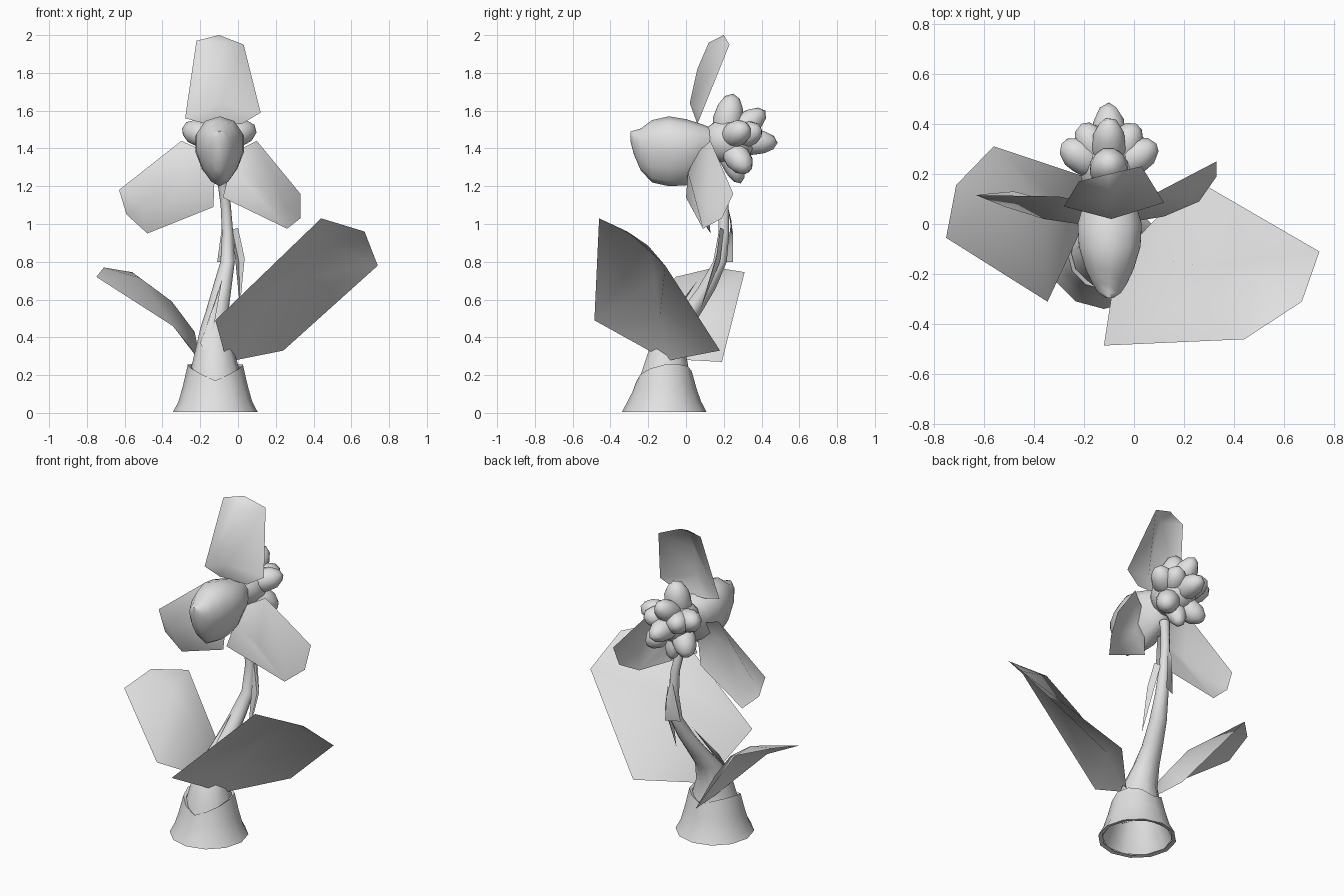
import bpy, bmesh, math
from mathutils import Vector

cube = bpy.data.objects.get("Cube")
if cube:
    bpy.data.objects.remove(cube, do_unlink=True)

# Single plain clay colour
clay = bpy.data.materials.new("light grey clay")
clay.use_nodes = True
clay.diffuse_color = (0.75, 0.75, 0.75, 1)
clay.node_tree.nodes["Principled BSDF"].inputs["Base Color"].default_value = clay.diffuse_color


def finish(name, bm, sharp_angle=60):
    """Turn a bmesh into a smooth shaded object."""
    mesh = bpy.data.meshes.new(name)
    bmesh.ops.recalc_face_normals(bm, faces=bm.faces[:])
    bm.to_mesh(mesh)
    bm.free()
    mesh.materials.append(clay)
    obj = bpy.data.objects.new(name, mesh)
    bpy.context.collection.objects.link(obj)
    bpy.ops.object.select_all(action="DESELECT")
    obj.select_set(True)
    bpy.context.view_layer.objects.active = obj
    bpy.ops.object.shade_smooth_by_angle(angle=math.radians(sharp_angle))
    return obj


def leaf(name, outline, ribs):
    """Thin arched sheet: each outline point is joined to the nearest point of the midrib."""
    bm = bmesh.new()
    edge = [bm.verts.new(point) for point in outline]
    rib = [bm.verts.new(point) for point in ribs]

    def nearest(vert):
        return min(range(len(rib)), key=lambda i: (rib[i].co - vert.co).length)

    for first, second in zip(edge, edge[1:] + edge[:1]):
        here, end = nearest(first), nearest(second)
        bm.faces.new((first, second, rib[end]))
        while here != end:
            ahead = here + (1 if end > here else -1)
            bm.faces.new((first, rib[ahead], rib[here]))
            here = ahead
    return finish(name, bm, sharp_angle=80)


def loft(name, rings, sides, place, caps=False):
    """Skin a series of rings; place(ring, angle) gives a point on a ring."""
    bm = bmesh.new()
    loops = [[bm.verts.new(place(ring, math.tau * i / sides)) for i in range(sides)]
             for ring in rings]
    for lower, upper in zip(loops, loops[1:]):
        for i in range(sides):
            j = (i + 1) % sides
            bm.faces.new((lower[i], lower[j], upper[j], upper[i]))
    if caps:
        bm.faces.new(loops[0])
        bm.faces.new(loops[-1])
    return finish(name, bm)


def flat_ring(ring, angle):
    x, y, z, radius = ring
    return (x + radius * math.cos(angle), y + radius * math.sin(angle), z)


# Curved stem, hollow at the foot
stem_path = [(-.12, -.115, .01, .2), (-.12, -.112, .1, .165), (-.12, -.11, .2, .137),
             (-.125, -.1, .33, .102), (-.125, -.04, .45, .074), (-.11, .03, .54, .06),
             (-.085, .11, .66, .05), (-.055, .18, .8, .038), (-.055, .2, .95, .03),
             (-.065, .2, 1.1, .027), (-.08, .18, 1.2, .026), (-.1, .15, 1.3, .03)]
loft("stem", stem_path, 10, flat_ring)


# Flared foot with an uneven rim, low at the front
def foot_ring(ring, angle):
    height, radius, unevenness = ring
    rise = unevenness * (abs(math.cos(angle)) + .4 * math.sin(angle))
    return (-.12 + radius * math.cos(angle), -.115 + radius * math.sin(angle), height + rise)


foot_profile = [(.01, .2, 0), (.005, .224, 0), (.06, .195, 0), (.12, .17, .03),
                (.195, .146, .06), (.185, .13, .06)]
loft("flared_foot", foot_profile, 12, foot_ring)

# Upper petal
leaf("upper_petal",
     [(-.28, .07, 1.56), (-.22, .17, 1.97), (-.1, .2, 2), (.03, .23, 1.95),
      (.12, .085, 1.59), (.02, .06, 1.53), (-.17, .06, 1.53)],
     [(-.09, .02, 1.64), (-.1, .06, 1.82), (-.1, .12, 1.96)])

# Lower petals
leaf("right_petal",
     [(-.63, .115, 1.18), (-.59, .12, 1.05), (-.48, .13, .95), (-.13, .04, 1.09),
      (-.12, .07, 1.36), (-.3, .11, 1.44)],
     [(-.52, .07, 1.1), (-.36, .02, 1.2), (-.22, 0, 1.27)])
leaf("left_petal",
     [(.1, .13, 1.44), (.33, .25, 1.16), (.33, .19, 1.03), (.26, .09, .975),
      (-.08, 0, 1.14), (-.02, .06, 1.38)],
     [(0, .01, 1.27), (.12, .03, 1.2), (.25, .11, 1.09)])

# Large leaves, arched along the midrib
leaf("left_leaf",
     [(-.12, -.485, .49), (.44, -.46, 1.03), (.67, -.31, .96), (.74, -.11, .78),
      (.24, .18, .33), (-.01, -.08, .28), (-.07, -.16, .31)],
     [(.08, -.14, .5), (.265, -.165, .7), (.48, -.2, .885)])
leaf("right_leaf",
     [(-.75, -.055, .72), (-.71, .155, .77), (-.56, .31, .745),
      (-.2, .19, .27), (-.2, 0, .28), (-.345, -.31, .46)],
     [(-.23, .04, .43), (-.35, .06, .59), (-.52, .1, .715)])

# Small sheaths hugging the stem
leaf("front_sheath", [(-.2, -.15, .37), (-.16, -.21, .29), (-.12, -.08, .5), (-.085, .06, .7)],
     [(-.155, -.11, .48)])
leaf("left_sheath", [(.01, .08, .56), (.035, .16, .82), (0, .18, .98), (-.03, .2, .97)],
     [(.005, .18, .8)])
leaf("rear_sheath", [(-.11, .21, .8), (-.08, .24, 1.02), (-.06, .22, 1.1), (-.04, .25, .95),
                     (-.03, .25, .8)], [(-.07, .25, .9)])


# Pouch pointing forward, with a narrow keel below
def pouch_ring(ring, angle):
    y, z, half_width, half_height = ring
    keel = 1 + .3 * math.sin(angle)
    return (-.097 + half_width * keel * math.cos(angle), y, z + half_height * math.sin(angle))


pouch_sections = [(-.295, 1.465, .015, .025), (-.275, 1.43, .045, .065), (-.24, 1.395, .068, .11),
                  (-.18, 1.385, .096, .165), (-.09, 1.385, .123, .185), (0, 1.38, .128, .175),
                  (.08, 1.395, .105, .135), (.16, 1.41, .06, .09)]
loft("pouch", pouch_sections, 12, pouch_ring, caps=True)

# Cluster of merged lobes behind the pouch
core = Vector((-.1, .2, 1.44))
cluster = bmesh.new()


def lobe(tip, radius, half_length):
    """Rounded lobe that grows out of the core and ends at the tip."""
    outward = (Vector(tip) - core).normalized()
    made = bmesh.ops.create_icosphere(cluster, subdivisions=2, radius=radius)["verts"]
    bmesh.ops.scale(cluster, verts=made, vec=(1, 1, half_length / radius))
    bmesh.ops.rotate(cluster, verts=made, matrix=outward.to_track_quat("Z", "Y").to_matrix())
    bmesh.ops.translate(cluster, verts=made, vec=Vector(tip) - outward * half_length)


lobe((core.x, .38, core.z), .125, .15)
for y, height, size in [(.485, 1.43, .07), (.25, 1.69, .08), (.42, 1.6, .07), (.29, 1.215, .06)]:
    lobe((core.x, y, height), size, .14)
for side in (-1, 1):
    for spread, y, height in [(.19, .32, 1.51), (.14, .33, 1.28), (.11, .4, 1.5)]:
        lobe((core.x + side * spread, y, height), .07, .11)
finish("rear_cluster", cluster)
